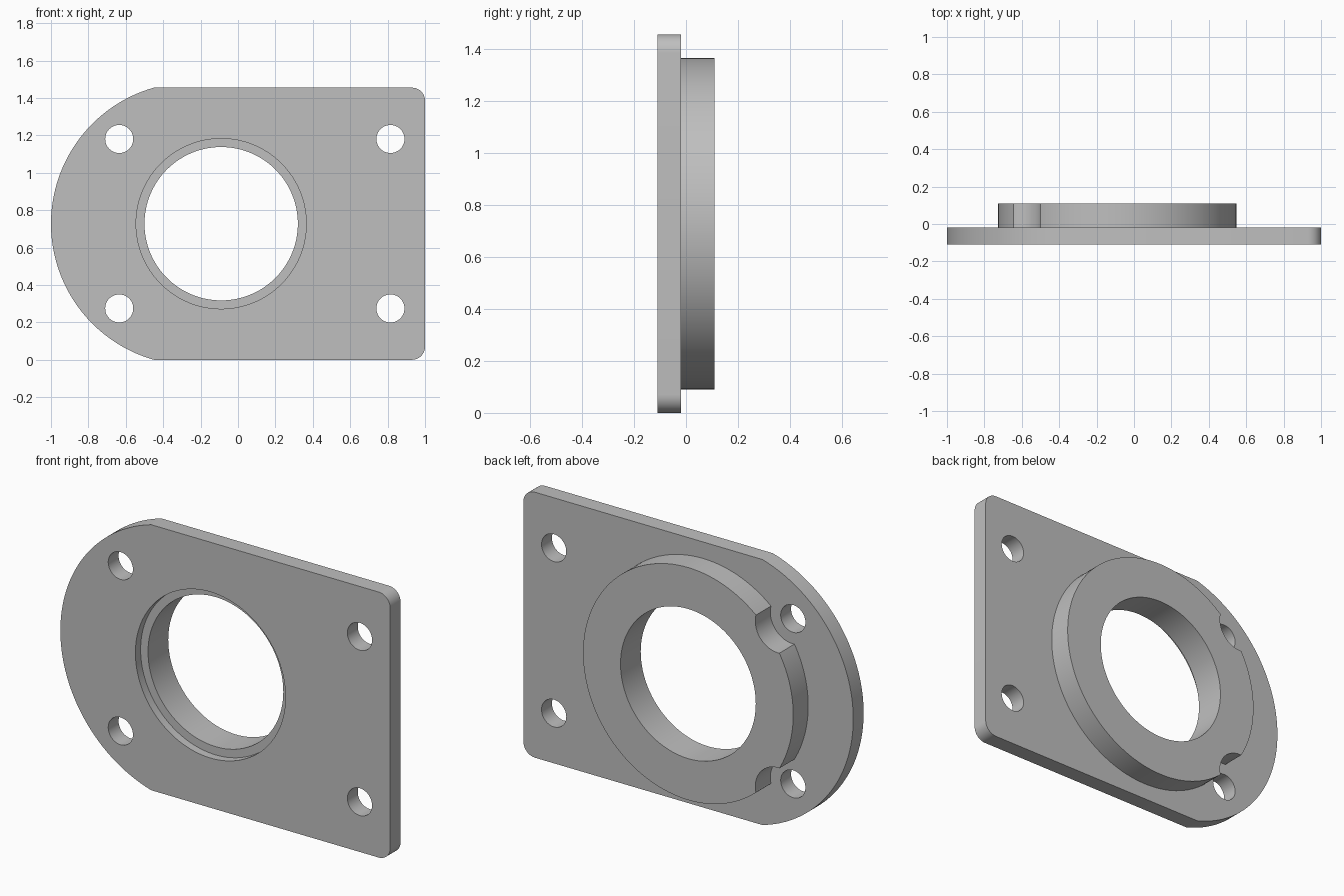
import bpy, bmesh
from math import sin, cos, pi, asin

cube = bpy.data.objects.get("Cube")
if cube:
    bpy.data.objects.remove(cube, do_unlink=True)

HEIGHT = 1.455
MID = HEIGHT / 2
FRONT, STEP, BACK = -0.11, -0.02, 0.11
BORE_X = -0.09

grey = bpy.data.materials.new("plain grey")
grey.use_nodes = True
colour = (0.52, 0.52, 0.52, 1)
grey.diffuse_color = colour
grey.node_tree.nodes["Principled BSDF"].inputs["Base Color"].default_value = colour


def arc(x, z, r, start, end, steps):
    return [(x + r * cos(start + (end - start) * i / steps),
             z + r * sin(start + (end - start) * i / steps)) for i in range(steps + 1)]


def prism(name, outline, y0, y1):
    """Extrude an x-z outline from y0 to y1."""
    bm = bmesh.new()
    face = bm.faces.new([bm.verts.new((x, y0, z)) for x, z in outline])
    top = bmesh.ops.extrude_face_region(bm, geom=[face])["geom"]
    bmesh.ops.translate(bm, vec=(0, y1 - y0, 0),
                        verts=[v for v in top if isinstance(v, bmesh.types.BMVert)])
    bmesh.ops.recalc_face_normals(bm, faces=bm.faces)
    mesh = bpy.data.meshes.new(name)
    bm.to_mesh(mesh)
    bm.free()
    mesh.materials.append(grey)
    obj = bpy.data.objects.new(name, mesh)
    bpy.context.collection.objects.link(obj)
    return obj


def disc(name, x, z, r, y0, y1, steps=64):
    return prism(name, arc(x, z, r, 0, 2 * pi, steps)[:-1], y0, y1)


def combine(obj, tool, operation):
    """Apply a boolean and remove the tool."""
    mod = obj.modifiers.new("boolean", 'BOOLEAN')
    mod.object, mod.operation, mod.solver = tool, operation, 'EXACT'
    bpy.ops.object.select_all(action='DESELECT')
    bpy.context.view_layer.objects.active = obj
    obj.select_set(True)
    bpy.ops.object.modifier_apply(modifier=mod.name)
    bpy.data.objects.remove(tool, do_unlink=True)


# Plate: large shallow arc on one end, two rounded corners on the other
big, corner = 0.756, 0.07
half = asin(MID / big)
outline = arc(big - 1, MID, big, pi - half, pi + half, 64)
outline += arc(1 - corner, corner, corner, -pi / 2, 0, 10)
outline += arc(1 - corner, HEIGHT - corner, corner, 0, pi / 2, 10)
plate = prism("flange_plate", outline, FRONT, STEP)

# Raised boss with a clearance notch beside each near bolt hole
hole_rows = (MID - 0.453, MID + 0.453)
boss = disc("boss", BORE_X, MID, 0.637, -0.06, BACK, 128)
for z in hole_rows:
    combine(boss, disc("notch_cutter", -0.635, z, 0.138, -0.2, 0.2, 48), 'DIFFERENCE')
combine(plate, boss, 'UNION')

# Through bore, shallow front recess and four bolt holes
combine(plate, disc("bore_cutter", BORE_X, MID, 0.41, -0.3, 0.3, 128), 'DIFFERENCE')
combine(plate, disc("recess_cutter", BORE_X, MID, 0.455, -0.3, FRONT + 0.045, 128), 'DIFFERENCE')
for x in (-0.635, 0.815):
    for z in hole_rows:
        combine(plate, disc("hole_cutter", x, z, 0.075, -0.3, 0.3, 48), 'DIFFERENCE')

bpy.ops.object.shade_smooth_by_angle(angle=pi / 9)
